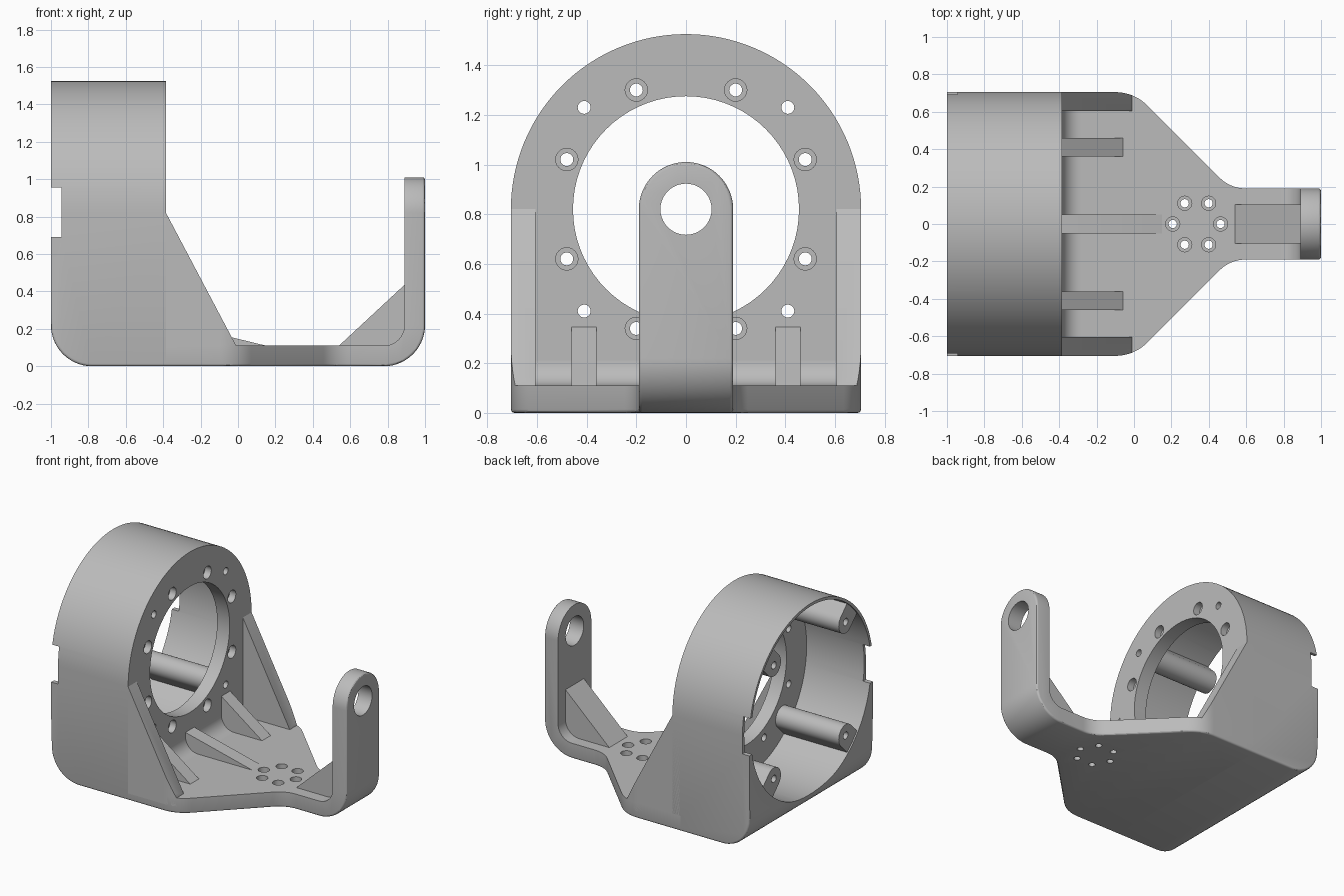
import bpy, bmesh
from math import pi, sin, cos, tan, hypot, radians
from mathutils import Vector

cube = bpy.data.objects.get("Cube")
if cube:
    bpy.data.objects.remove(cube, do_unlink=True)

GREY = (0.5, 0.5, 0.5, 1.0)
grey = bpy.data.materials.new("plain_grey")
grey.use_nodes = True
grey.diffuse_color = GREY
for node in grey.node_tree.nodes:
    if node.type == 'BSDF_PRINCIPLED':
        node.inputs["Base Color"].default_value = GREY

PLACE = {'x': lambda a, b, d: (d, a, b),
         'y': lambda a, b, d: (a, d, b),
         'z': lambda a, b, d: (a, b, d)}


def arc(ca, cb, r, start, end, n):
    """Points along a circular arc, angles in degrees."""
    steps = [radians(start + (end - start) * i / n) for i in range(n + 1)]
    return [(ca + r * cos(t), cb + r * sin(t)) for t in steps]


def disc(ca, cb, r, n=32):
    return arc(ca, cb, r, 0, 360, n)[:-1]


def rounded(corners, n=10):
    """Outline whose corners (a, b, radius) are filleted."""
    out = []
    for i, (a, b, r) in enumerate(corners):
        p = Vector((a, b))
        if not r:
            out.append((a, b))
            continue
        u = (Vector(corners[i - 1][:2]) - p).normalized()
        v = (Vector(corners[(i + 1) % len(corners)][:2]) - p).normalized()
        ang = u.angle(v)
        c = p + (u + v).normalized() * (r / sin(ang / 2))
        t, th = r / tan(ang / 2), pi - ang
        s, e = p + u * t - c, p + v * t - c
        for k in range(n + 1):
            f = k / n
            q = c + (s * sin((1 - f) * th) + e * sin(f * th)) / sin(th)
            out.append((q.x, q.y))
    return out


def prism(name, outlines, axis, lo, hi):
    """Extrude one or more outlines along an axis."""
    bm = bmesh.new()
    for pts in outlines:
        ends = [[bm.verts.new(PLACE[axis](a, b, d)) for a, b in pts] for d in (lo, hi)]
        bm.faces.new(ends[0])
        bm.faces.new(ends[1])
        for i in range(len(pts)):
            j = (i + 1) % len(pts)
            bm.faces.new((ends[0][i], ends[0][j], ends[1][j], ends[1][i]))
    bmesh.ops.recalc_face_normals(bm, faces=bm.faces)
    mesh = bpy.data.meshes.new(name)
    bm.to_mesh(mesh)
    bm.free()
    mesh.materials.append(grey)
    obj = bpy.data.objects.new(name, mesh)
    bpy.context.collection.objects.link(obj)
    return obj


def activate(obj):
    bpy.ops.object.select_all(action='DESELECT')
    obj.select_set(True)
    bpy.context.view_layer.objects.active = obj


def combine(obj, tool, operation='DIFFERENCE'):
    """Apply a boolean and throw the tool away."""
    mod = obj.modifiers.new("cut", 'BOOLEAN')
    mod.operation, mod.solver, mod.object = operation, 'EXACT', tool
    activate(obj)
    bpy.ops.object.modifier_apply(modifier=mod.name)
    bpy.data.objects.remove(tool, do_unlink=True)


def soften(obj, rule, width=0.014):
    """Round the sharp edges whose middle and ends satisfy the rule."""
    bm = bmesh.new()
    bm.from_mesh(obj.data)
    edges = [e for e in bm.edges if len(e.link_faces) == 2
             and e.calc_face_angle() > radians(50)
             and rule((e.verts[0].co + e.verts[1].co) / 2, *[v.co for v in e.verts])]
    bmesh.ops.bevel(bm, geom=edges, offset=width, segments=3, profile=0.5,
                    affect='EDGES', clamp_overlap=True)
    bm.to_mesh(obj.data)
    bm.free()


def holes(obj, points, r, axis, lo, hi):
    combine(obj, prism("drill", [disc(a, b, r, 24) for a, b in points], axis, lo, hi))


# Main dimensions
HALF, MID, FRONT, FLOOR, ARM = 0.705, 0.82, -0.385, 0.11, 0.19
SIDES = (-1, 1)
post_spots = [(s * 0.41, MID + t * 0.41) for s in SIDES for t in SIDES]
bolt_spots = [(s * a, MID + t * b) for s in SIDES for t in SIDES
              for a, b in ((0.2, 0.48), (0.48, 0.2))]

# Arched motor housing, open at the rear
arch = [(-HALF, 0), (HALF, 0)] + arc(0, MID, HALF, 0, 180, 64)
housing = prism("housing", [arch], 'x', -1, FRONT)
side = rounded([(-1, 0, 0.22), (0, 0, 0), (0, 2, 0), (-1, 2, 0)], 14)
combine(housing, prism("side_shape", [side], 'y', -1, 1), 'INTERSECT')
soften(housing, lambda m, p, q: m.z < 0.21 and min(abs(p.y), abs(q.y)) > 0.7
       and p.y * q.y > 0 and abs(p.x - q.x) > 0.001)
combine(housing, prism("cavity", [disc(0, MID, 0.685, 96)], 'x', -1.2, FRONT - 0.1))
combine(housing, prism("mouth", [disc(0, MID, 0.455, 72)], 'x', -0.7, -0.2))
notch = [(-1.2, 0.69), (-0.945, 0.69), (-0.945, 0.955), (-1.2, 0.955)]
combine(housing, prism("notch", [notch], 'y', -1, 1))
holes(housing, bolt_spots + post_spots, 0.026, 'x', -0.6, -0.2)
holes(housing, bolt_spots, 0.045, 'x', FRONT - 0.05, -0.2)

# Hollow posts inside the housing, webbed out to its wall
posts = []
for y, z in post_spots:
    d = Vector((y, z - MID)).normalized()
    n = Vector((-d.y, d.x))
    c = Vector((y, z))
    outline = [c + n * (0.08 * cos(t)) - d * (0.08 * sin(t))
               for t in [pi * i / 16 for i in range(17)]]
    outline += [c - n * 0.08 + d * 0.11, c + n * 0.08 + d * 0.11]
    name = ("left" if y > 0 else "right") + ("_upper" if z > MID else "_lower") + "_post"
    post = prism(name, [[tuple(p) for p in outline]], 'x', -0.99, FRONT - 0.09)
    holes(post, [(y, z)], 0.026, 'x', -1.2, -0.3)
    posts.append(post)


def plan():
    half = [(-0.45, -HALF, 0), (0.0, -HALF, 0.24), (0.515, -ARM, 0.2), (1.2, -ARM, 0)]
    full = half + [(x, -y, r) for x, y, r in reversed(half)]
    return prism("plan_shape", [rounded(full)], 'z', -0.5, 2)


# Tapered base that bends up into the round-topped arm
bend = rounded([(-0.45, 0, 0), (1, 0, 0.22), (1, 1.1, 0), (0.89, 1.1, 0),
                (0.89, FLOOR, 0.11), (-0.45, FLOOR, 0)], 14)
base = prism("base_and_arm", [bend], 'y', -0.9, 0.9)
combine(base, plan(), 'INTERSECT')
top = [(-0.95, -0.1), (0.95, -0.1), (0.95, MID)] + arc(0, MID, ARM, 0, 180, 32) + [(-0.95, MID)]
combine(base, prism("arm_shape", [top], 'x', -0.7, 1.3), 'INTERSECT')
soften(base, lambda m, p, q: m.x > -0.44 and (
    m.z < 0.005 or m.x > 0.995
    or (m.x > 0.78 and m.z < 0.22 and hypot(m.x - 0.78, m.z - 0.22) > 0.2)))
combine(base, prism("pivot_hole", [disc(0, MID, 0.103, 40)], 'x', 0.7, 1.3))
ring = disc(0.335, 0, 0.128, 6)
holes(base, ring, 0.022, 'z', -0.2, 0.3)
holes(base, ring, 0.038, 'z', FLOOR - 0.05, 0.3)

# Side gussets and short ribs, one of each per side
braces = []
for s, label in ((-1, "right"), (1, "left")):
    slope = [(-0.44, 0.05), (-0.01, 0.05), (-0.01, FLOOR), (FRONT, MID), (-0.44, MID)]
    gusset = prism(label + "_side_gusset", [slope], 'y', *sorted((s * 0.605, s * HALF)))
    combine(gusset, plan(), 'INTERSECT')
    short = [(-0.42, 0.05), (-0.06, 0.05), (-0.06, FLOOR), (FRONT, 0.345), (-0.42, 0.345)]
    rib = prism(label + "_short_rib", [short], 'y', *sorted((s * 0.36, s * 0.46)))
    braces += [gusset, rib]

# Long centre rib, arm gusset and the fillet under the housing face
long_rib = [(-0.42, 0.05), (0.15, 0.05), (0.15, FLOOR), (FRONT, 0.24), (-0.42, 0.24)]
braces.append(prism("centre_rib", [long_rib], 'y', -0.05, 0.05))
prop = [(0.54, FLOOR), (0.54, 0.06), (0.9, 0.08), (0.93, 0.435), (0.89, 0.435)]
braces.append(prism("arm_gusset", [prop], 'y', -0.105, 0.105))
cove = [(-0.42, 0.21)] + arc(-0.285, 0.21, 0.1, 180, 270, 12) + [(-0.285, 0.08), (-0.42, 0.08)]
braces.append(prism("base_fillet", [cove], 'y', -0.62, 0.62))

for obj in [housing, base] + posts + braces:
    activate(obj)
    bpy.ops.object.shade_smooth_by_angle(angle=radians(30))
bpy.ops.object.select_all(action='DESELECT')
